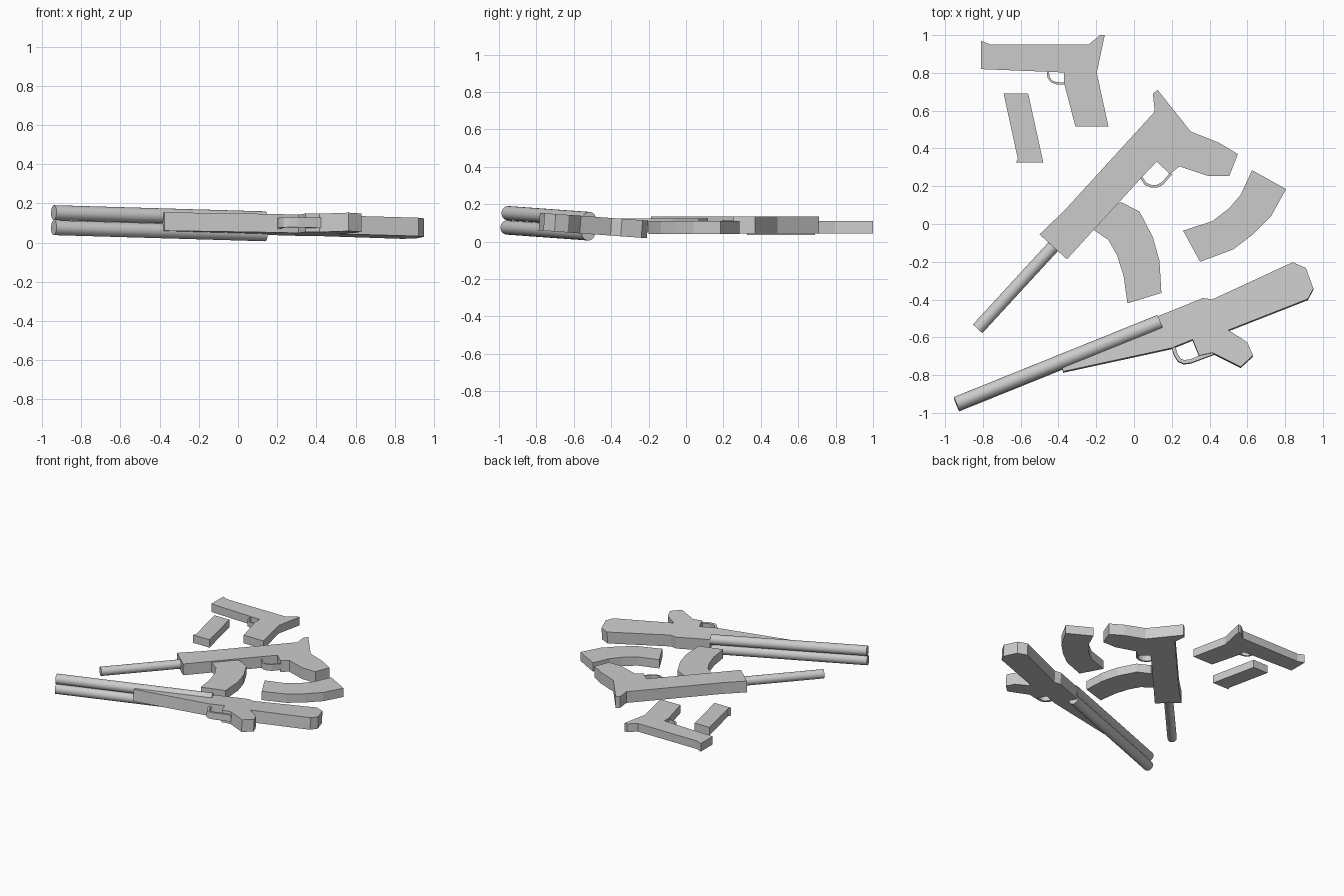
import bpy, bmesh, math
from mathutils import Vector

if "Cube" in bpy.data.objects:
    bpy.data.objects.remove(bpy.data.objects["Cube"])


def prism(name, pts, z0, z1):
    """Flat profile in plan, extruded from z0 to z1."""
    bm = bmesh.new()
    face = bm.faces.new([bm.verts.new((x, y, z0)) for x, y in pts])
    ext = bmesh.ops.extrude_face_region(bm, geom=[face])
    verts = [g for g in ext["geom"] if isinstance(g, bmesh.types.BMVert)]
    bmesh.ops.translate(bm, verts=verts, vec=(0, 0, z1 - z0))
    bmesh.ops.recalc_face_normals(bm, faces=bm.faces)
    me = bpy.data.meshes.new(name)
    bm.to_mesh(me)
    bm.free()
    ob = bpy.data.objects.new(name, me)
    bpy.context.collection.objects.link(ob)
    return ob


def strip(name, path, width, z0, z1):
    """Thin bent band following a path."""
    p = [Vector(q) for q in path]
    left, right = [], []
    for i, q in enumerate(p):
        d = (p[min(i + 1, len(p) - 1)] - p[max(i - 1, 0)]).normalized()
        n = Vector((-d.y, d.x)) * width / 2
        left.append(q + n)
        right.append(q - n)
    return prism(name, left + right[::-1], z0, z1)


def tube(name, a, b, z, r):
    """Round barrel between two plan points."""
    a, b = Vector((*a, z)), Vector((*b, z))
    bpy.ops.mesh.primitive_cylinder_add(vertices=24, radius=r, depth=(b - a).length)
    ob = bpy.context.object
    ob.name = name
    ob.data.name = name
    rot = (b - a).to_track_quat('Z', 'Y').to_matrix().to_4x4()
    rot.translation = (a + b) / 2
    ob.data.transform(rot)
    bpy.ops.object.shade_smooth_by_angle(angle=math.radians(40))
    return ob


# Pistol with its guard and loose magazine
prism("pistol_body", [(-.81, .97), (-.76, .95), (-.24, .95), (-.18, 1), (-.155, 1),
                      (-.197, .80), (-.135, .515), (-.31, .515), (-.37, .745),
                      (-.37, .802), (-.46, .806), (-.81, .82)], .045, .11)
strip("pistol_guard", [(-.456, .81), (-.453, .778), (-.438, .756), (-.41, .745),
                       (-.362, .743)], .012, .055, .1)
prism("pistol_magazine", [(-.69, .69), (-.56, .69), (-.48, .325), (-.625, .325),
                          (-.615, .345)], .037, .1)

# Rifle body, barrel and guard
prism("rifle_body", [(-.50, -.055), (-.365, .075), (.11, .595), (.10, .69), (.125, .71),
                     (.30, .49), (.45, .43), (.55, .37), (.505, .255), (.39, .255),
                     (.24, .305), (.19, .265), (.12, .33), (.035, .24),
                     (-.215, -.033), (-.355, -.187)], .045, .135)
tube("rifle_barrel", (-.828, -.555), (-.38, -.068), .09, .034)
strip("rifle_guard", [(.04, .243), (.062, .212), (.09, .2), (.12, .199), (.15, .214),
                      (.197, .268)], .014, .065, .115)

# Curved magazines: one in the rifle, one loose
prism("fitted_magazine", [(-.085, .11), (-.065, .115), (.03, .065), (.10, -.07),
                          (.135, -.195), (.145, -.365), (-.035, -.42), (-.055, -.275),
                          (-.09, -.165), (-.135, -.085), (-.215, -.03)], .055, .125)
prism("loose_magazine", [(.625, .285), (.805, .185), (.725, .04), (.63, -.055),
                         (.525, -.135), (.35, -.20), (.26, -.035), (.415, .015),
                         (.505, .085), (.565, .155)], .04, .11)

# Shotgun: modelled flat, then tipped slightly sideways
shotgun = [
    prism("shotgun_body", [(-.375, -.785), (-.385, -.745), (.12, -.53), (.13, -.49),
                           (.365, -.395), (.415, -.402), (.84, -.205), (.91, -.235),
                           (.95, -.345), (.92, -.40), (.50, -.565), (.60, -.63),
                           (.63, -.70), (.565, -.76), (.415, -.685), (.345, -.70),
                           (.31, -.615), (.20, -.66)], .004, .098),
    strip("shotgun_guard", [(.208, -.65), (.222, -.695), (.24, -.722), (.265, -.733),
                            (.30, -.728), (.36, -.705), (.42, -.683)], .02, .025, .077),
    tube("shotgun_barrel_upper", (-.94, -.955), (.138, -.519), .084, .038),
    tube("shotgun_barrel_lower", (-.94, -.955), (.138, -.519), .007, .038),
]
for ob in shotgun:
    ob.rotation_euler.x = -.072
    ob.location.y = -.005
